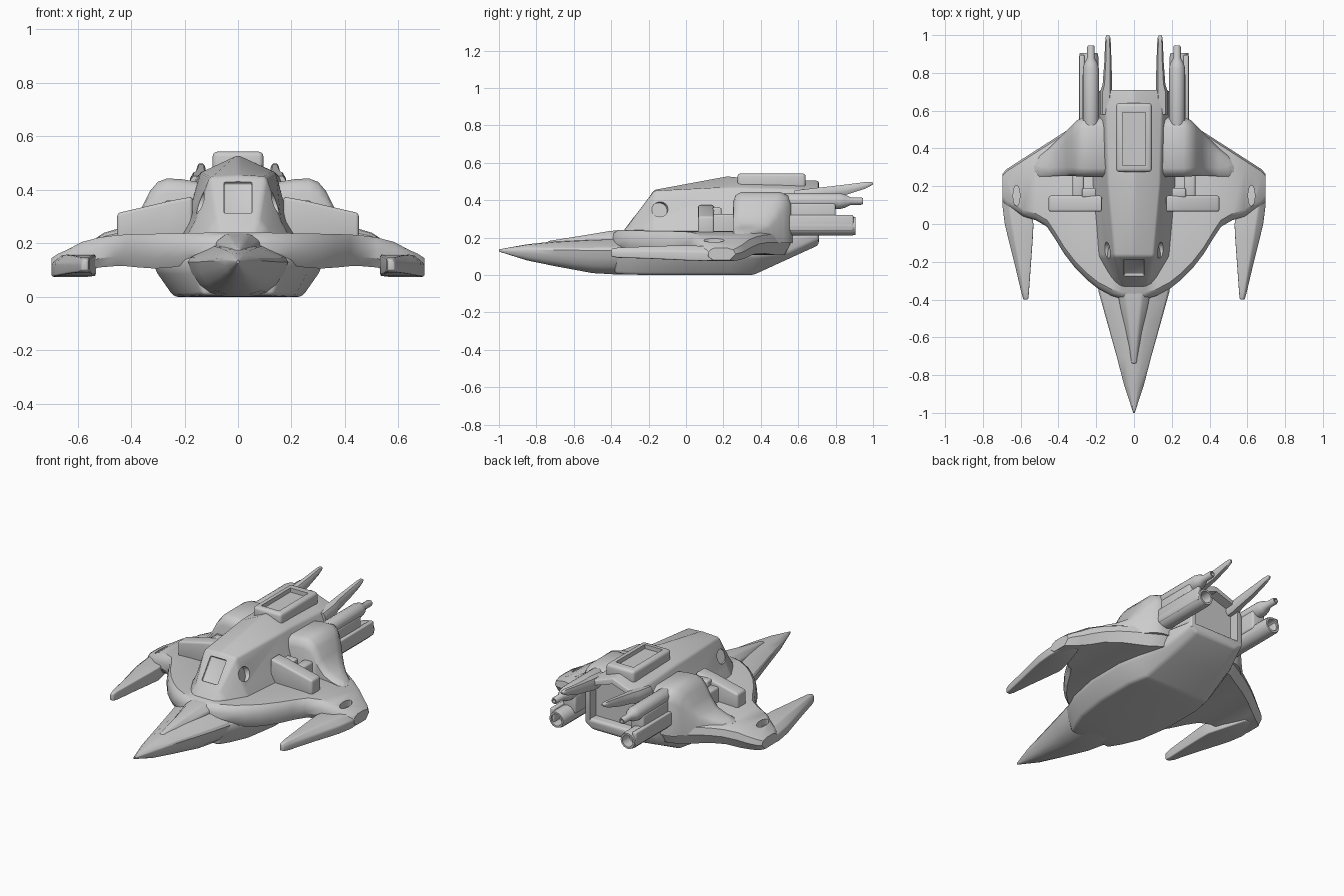
import bpy, bmesh, math
from mathutils import Matrix

if "Cube" in bpy.data.objects:
    bpy.data.objects.remove(bpy.data.objects["Cube"])


def finish(ob, bevel=0.0, mirror=False, angle=32, segs=3):
    bpy.ops.object.select_all(action='DESELECT')
    bpy.context.view_layer.objects.active = ob
    ob.select_set(True)
    if bevel:
        m = ob.modifiers.new("Bevel", 'BEVEL')
        m.width, m.segments, m.limit_method = bevel, segs, 'ANGLE'
        m.angle_limit = math.radians(18)
        bpy.ops.object.modifier_apply(modifier=m.name)
    if mirror:
        m = ob.modifiers.new("Mirror", 'MIRROR')
        m.use_mirror_merge = False
        bpy.ops.object.modifier_apply(modifier=m.name)
    bpy.ops.object.shade_smooth_by_angle(angle=math.radians(angle))
    return ob


def to_object(name, bm):
    bmesh.ops.recalc_face_normals(bm, faces=bm.faces)
    me = bpy.data.meshes.new(name)
    bm.to_mesh(me)
    bm.free()
    ob = bpy.data.objects.new(name, me)
    bpy.context.collection.objects.link(ob)
    return ob


def loft(name, rings, **kw):
    """Skin equal-length rings of points and cap both ends."""
    bm = bmesh.new()
    vs = [[bm.verts.new(p) for p in r] for r in rings]
    n = len(rings[0])
    for a, b in zip(vs, vs[1:]):
        for i in range(n):
            j = (i + 1) % n
            bm.faces.new((a[i], a[j], b[j], b[i]))
    bm.faces.new(vs[0])
    bm.faces.new(vs[-1])
    return finish(to_object(name, bm), **kw)


def sym(y, half):
    """Ring at y from a half profile running top to bottom with x > 0."""
    return [(x, y, z) for x, z in half] + [(-x, y, z) for x, z in reversed(half) if x > 0]


def lathe(name, cx, cz, prof, n=20, **kw):
    """Turned part along y from (radius, y) pairs."""
    rings = [[(cx + r * math.cos(2 * math.pi * i / n), y, cz + r * math.sin(2 * math.pi * i / n))
              for i in range(n)] for r, y in prof]
    return loft(name, rings, **kw)


def box(name, x0, x1, y0, y1, z0, z1, **kw):
    return loft(name, [[(x0, y, z0), (x1, y, z0), (x1, y, z1), (x0, y, z1)] for y in (y0, y1)], **kw)


def cut(ob, cutter):
    m = ob.modifiers.new("Cut", 'BOOLEAN')
    m.operation, m.object, m.solver = 'DIFFERENCE', cutter, 'EXACT'
    bpy.context.view_layer.objects.active = ob
    bpy.ops.object.modifier_apply(modifier=m.name)
    bpy.data.objects.remove(cutter)


# belly hull: y, bottom half width, side half width, bottom z, top z
belly = [(-.38, .13, .165, .006, .135), (-.3, .17, .215, .002, .16), (-.2, .21, .265, 0, .2),
         (0, .24, .31, 0, .21), (.24, .24, .31, 0, .21), (.36, .215, .285, 0, .21),
         (.55, .17, .23, .087, .21), (.71, .14, .185, .16, .22)]
loft("belly_hull", [sym(y, [(s, t), (s, max(.1, zb + .03)), (b, zb)])
                    for y, b, s, zb, t in belly], bevel=.016, angle=40)

# nose cone: y, half width, top z, bottom z
nose = [(-1, .004, .137, .125), (-.85, .053, .164, .078), (-.7, .092, .18, .047),
        (-.5, .148, .193, .01), (-.36, .187, .198, .002), (-.28, .19, .198, .002)]
shape = [(0, 1), (.5, .96), (.95, .74), (1, .66), (.93, .45), (.78, .22), (.58, .07), (.3, 0)]
loft("nose", [sym(y, [(w * a, zb + (zt - zb) * f) for a, f in shape]) for y, w, zt, zb in nose], angle=30)
loft("nose_spine", [sym(y, [(w * .5, zt), (w, zt - .03), (w, .12)]) for y, w, zt in
                    [(-.74, .022, .181), (-.55, .05, .211), (-.4, .08, .236), (-.3, .10, .24)]],
     bevel=.01)

# wing disc: x, front y, back y, top z, bottom z
half = [(0, -.40, .57, .24, .14), (.06, -.397, .57, .24, .14), (.12, -.38, .57, .24, .135),
        (.19, -.343, .57, .238, .12), (.25, -.295, .557, .237, .11), (.31, -.235, .523, .236, .106),
        (.37, -.157, .486, .235, .11), (.42, -.075, .454, .233, .115), (.46, -.015, .428, .23, .115),
        (.52, .02, .39, .222, .11), (.585, .04, .348, .205, .09), (.635, .07, .316, .178, .08),
        (.675, .09, .29, .16, .076), (.697, .12, .265, .145, .08)]
span = [(-x, *r) for x, *r in reversed(half) if x > 0] + half


def wing_ring(x, f, b, t, u):
    h = t - u
    return [(x, f, u + h * .3), (x, f, u + h * .62), (x, f + .012, u + h * .86), (x, f + .035, t),
            (x, b - .05, t), (x, b - .012, u + h * .85), (x, b, u + h * .5), (x, b - .03, u), (x, f + .025, u)]


wing = loft("wing_disc", [wing_ring(*s) for s in span])
for s in (-1, 1):   # slot where the prong meets the disc
    slot = [[(s * (.622 + .018 * math.cos(a)), .15 + .055 * math.sin(a), z)
             for a in [2 * math.pi * i / 16 for i in range(16)]] for z in (.125, .3)]
    cut(wing, loft("slot_cutter", slot))
finish(wing, angle=40)

# forward wing prongs: y, inner x, outer x, bottom z, top z
prong = [(.24, .60, .690, .08, .15), (.1, .555, .697, .075, .155), (0, .532, .684, .078, .158),
         (-.08, .536, .665, .082, .157), (-.22, .546, .63, .088, .152), (-.36, .556, .597, .092, .147),
         (-.4, .560, .586, .098, .14)]
loft("wing_prong", [[(a, y, u), (b, y, u), (b, y, u + (t - u) * .6), (b - (b - a) * .25, y, t), (a, y, t)]
                    for y, a, b, u, t in prong], bevel=.007, mirror=True)

# cabin and upper fuselage: y, ridge z, shoulder x/z, wall x/z, skirt x/z
cabin = [(-.335, .235, .05, .235, .08, .23, .10, .2), (-.29, .295, .075, .29, .105, .255, .14, .2),
         (-.17, .455, .105, .45, .16, .285, .205, .2), (.22, .53, .14, .465, .192, .28, .24, .2),
         (.3, .522, .142, .466, .192, .28, .235, .2), (.57, .512, .15, .458, .19, .36, .2, .2),
         (.71, .506, .158, .448, .184, .38, .184, .18)]
body = loft("cabin", [sym(y, [(0, t), (a, b), (c, d), (e, f)]) for y, t, a, b, c, d, e, f in cabin], bevel=.012)

# windscreen, round side windows and rear bay, recessed into the cabin
screen = box("screen_cutter", -.053, .053, -.075, .072, -.014, .08, bevel=.008)
screen.data.transform(Matrix.Translation((0, -.23, .372)) @ Matrix.Rotation(math.atan2(.16, .12), 4, 'X'))
cut(body, screen)
tilt = Matrix.Translation((.138, -.14, .35)) @ Matrix.Rotation(math.radians(-78), 4, 'Z') \
    @ Matrix.Rotation(math.radians(18), 4, 'X')
for s in (-1, 1):
    win = lathe("window_cutter", 0, 0, [(.042, -.014), (.042, .06)], n=24)
    win.data.transform(Matrix.Scale(s, 4, (1, 0, 0)) @ tilt)
    if s < 0:
        win.data.flip_normals()
    cut(body, win)
bay = [[(-.15, y, .15), (.15, y, .15), (.15, y, .42), (0, y, .47), (-.15, y, .42)] for y in (.65, .8)]
cut(body, loft("bay_cutter", bay))
finish(body, angle=25)

# dorsal hatch with sunken panel
hatch = box("dorsal_hatch", -.095, .095, .275, .64, .45, .543, bevel=.018)
cut(hatch, box("hatch_cutter", -.06, .06, .31, .59, .518, .6))
finish(hatch)

# tail spikes: y, centre x, half width, bottom z, top z
spike = [(.58, .15, .03, .39, .452), (.70, .147, .032, .395, .466), (.74, .141, .025, .405, .47),
         (.86, .138, .019, .43, .484), (.96, .138, .015, .462, .497), (.99, .138, .012, .478, .498),
         (1.0, .138, .006, .485, .494)]
loft("tail_spike", [[(c + w * cx, y, u + (t - u) * cz) for cx, cz in
                     [(-1, .3), (-.6, 0), (.6, 0), (1, .3), (1, .7), (.6, 1), (-.6, 1), (-1, .7)]]
                    for y, c, w, u, t in spike], mirror=True, angle=50)

# draped engine fairings: x, front y, back y, top z
fair = [(.15, .25, .57, .43), (.21, .25, .57, .44), (.265, .25, .565, .443), (.30, .252, .55, .43),
        (.33, .255, .52, .395), (.36, .255, .49, .335), (.40, .255, .45, .28), (.45, .252, .40, .255),
        (.50, .25, .36, .24), (.53, .265, .33, .22)]
loft("engine_fairing", [[(x, f, .17), (x, f, .17 + (t - .17) * .8), (x, f + .015, .17 + (t - .17) * .94),
                         (x, f + .045, t), (x, b - .06, t), (x, b - .02, .17 + (t - .17) * .93),
                         (x, b, .17 + (t - .17) * .75), (x, b, .17)] for x, f, b, t in fair],
     mirror=True, angle=45)

# side arms on the wing, with connector blocks
loft("side_arm", [[(x, .065, .21), (x, .15, .21), (x, .15, t), (x, .065, t)]
                  for x, t in [(.17, .375), (.25, .36), (.452, .313)]], bevel=.012, mirror=True)
box("arm_connector", .265, .325, .14, .27, .2, .325, bevel=.012, mirror=True)
box("arm_bracket", .20, .275, .14, .19, .2, .36, bevel=.01, mirror=True)

# rear guns and thrusters
lathe("upper_gun", .228, .395, [(.034, .5), (.043, .53), (.043, .82), (.036, .85), (.02, .88), (.02, .935),
                                (.016, .945), (.010, .945), (.010, .91)], mirror=True)
lathe("lower_thruster", .240, .262, [(.05, .42), (.052, .55), (.052, .88), (.047, .905), (.036, .905),
                                     (.034, .84)], n=12, mirror=True)
box("gun_mount", .185, .272, .5, .80, .27, .385, bevel=.012, mirror=True)
box("thruster_rail", .262, .290, .55, .895, .235, .32, bevel=.008, mirror=True)
